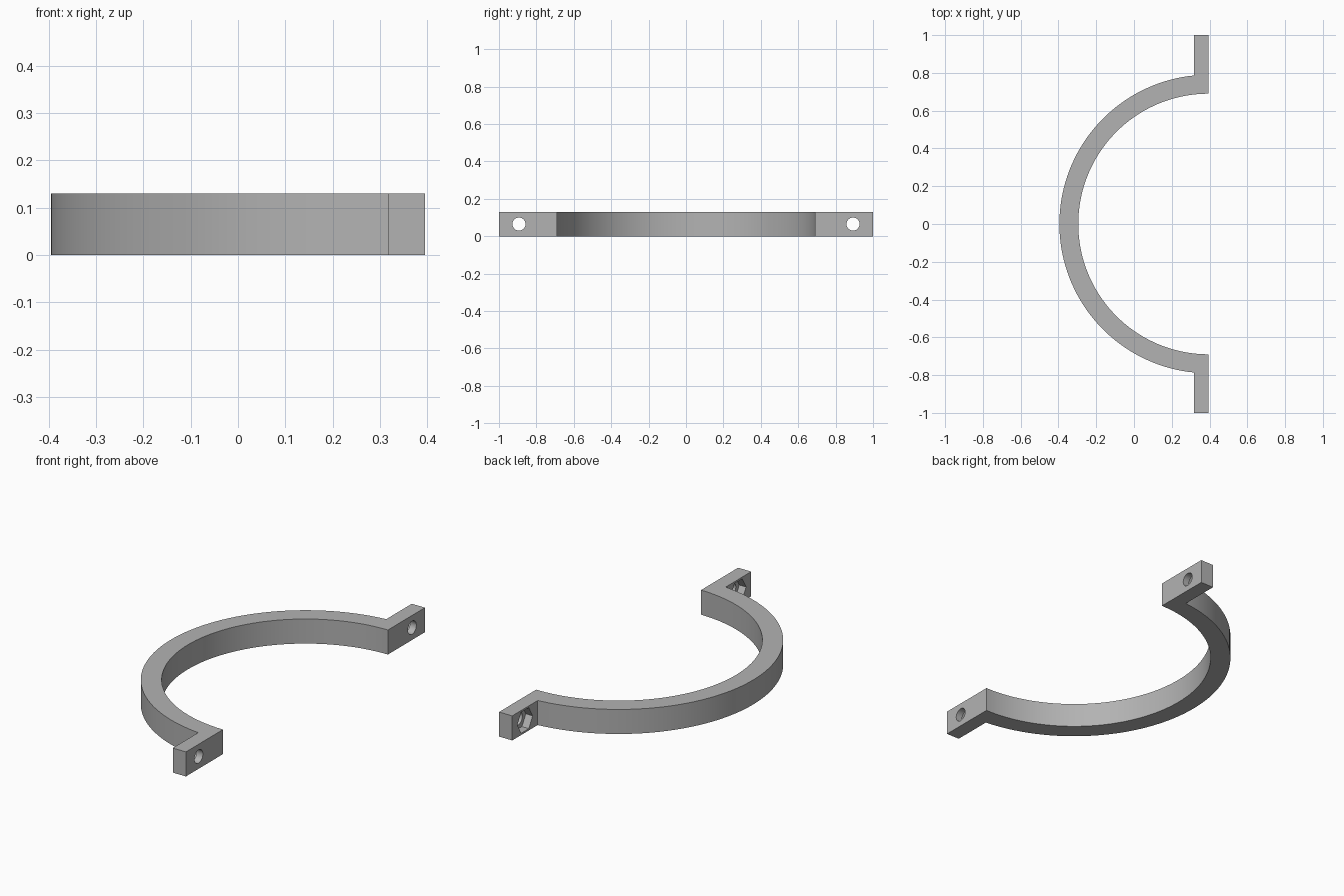
import bpy, bmesh, math
from mathutils import Matrix

cube = bpy.data.objects.get("Cube")
if cube:
    bpy.data.objects.remove(cube, do_unlink=True)

HEIGHT = 0.13
CENTRE_X = 0.395            # arc centre lies on the mating plane
R_OUT, R_IN = 0.79, 0.69
LUG_X = 0.318               # rear face of the lugs
HOLE_Y, HOLE_Z = 0.893, HEIGHT / 2
SEGMENTS = 72

grey = bpy.data.materials.new("plain grey")
grey.use_nodes = True
COLOUR = (0.45, 0.45, 0.45, 1)
grey.diffuse_color = COLOUR
grey.node_tree.nodes["Principled BSDF"].inputs["Base Color"].default_value = COLOUR


def arc(radius, start, end):
    steps = [start + (end - start) * i / SEGMENTS for i in range(SEGMENTS + 1)]
    return [(CENTRE_X + radius * math.cos(a), radius * math.sin(a)) for a in steps]


def new_object(name, bm):
    mesh = bpy.data.meshes.new(name)
    bmesh.ops.recalc_face_normals(bm, faces=bm.faces)
    bm.to_mesh(mesh)
    bm.free()
    mesh.materials.append(grey)
    obj = bpy.data.objects.new(name, mesh)
    bpy.context.collection.objects.link(obj)
    return obj


def x_prism(name, sides, radius, x0, x1, y):
    """Regular prism along x with corners pointing along y."""
    bm = bmesh.new()
    ring = [bm.verts.new((x0, y + radius * math.cos(math.tau * i / sides),
                          HOLE_Z + radius * math.sin(math.tau * i / sides)))
            for i in range(sides)]
    face = bm.faces.new(ring)
    ext = bmesh.ops.extrude_face_region(bm, geom=[face])
    verts = [v for v in ext["geom"] if isinstance(v, bmesh.types.BMVert)]
    bmesh.ops.translate(bm, verts=verts, vec=(x1 - x0, 0, 0))
    obj = new_object(name, bm)
    obj.hide_render = True
    return obj


# Half-ring clamp with a lug at each end, extruded from one outline
join = math.acos((LUG_X - CENTRE_X) / R_OUT)
outline = arc(R_OUT, join, math.tau - join)
outline += [(LUG_X, -1), (CENTRE_X, -1)]
outline += arc(R_IN, 1.5 * math.pi, 0.5 * math.pi)
outline += [(CENTRE_X, 1), (LUG_X, 1)]
bm = bmesh.new()
base = bm.faces.new([bm.verts.new((x, y, 0)) for x, y in outline])
ext = bmesh.ops.extrude_face_region(bm, geom=[base])
top = [v for v in ext["geom"] if isinstance(v, bmesh.types.BMVert)]
bmesh.ops.translate(bm, verts=top, vec=(0, 0, HEIGHT))
clamp = new_object("half_ring_clamp", bm)

# Bolt holes and hexagonal nut pockets
bpy.context.view_layer.objects.active = clamp
clamp.select_set(True)
for side in (-1, 1):
    y = side * HOLE_Y
    for cutter in (x_prism("bolt_hole_cutter", 32, 0.035, 0.25, 0.45, y),
                   x_prism("nut_pocket_cutter", 6, 0.064, 0.25, LUG_X + 0.04, y)):
        cut = clamp.modifiers.new("cut", "BOOLEAN")
        cut.operation = "DIFFERENCE"
        cut.solver = "EXACT"
        cut.object = cutter
        bpy.ops.object.modifier_apply(modifier=cut.name)
        bpy.data.objects.remove(cutter, do_unlink=True)

bpy.ops.object.shade_smooth_by_angle(angle=math.radians(30))
